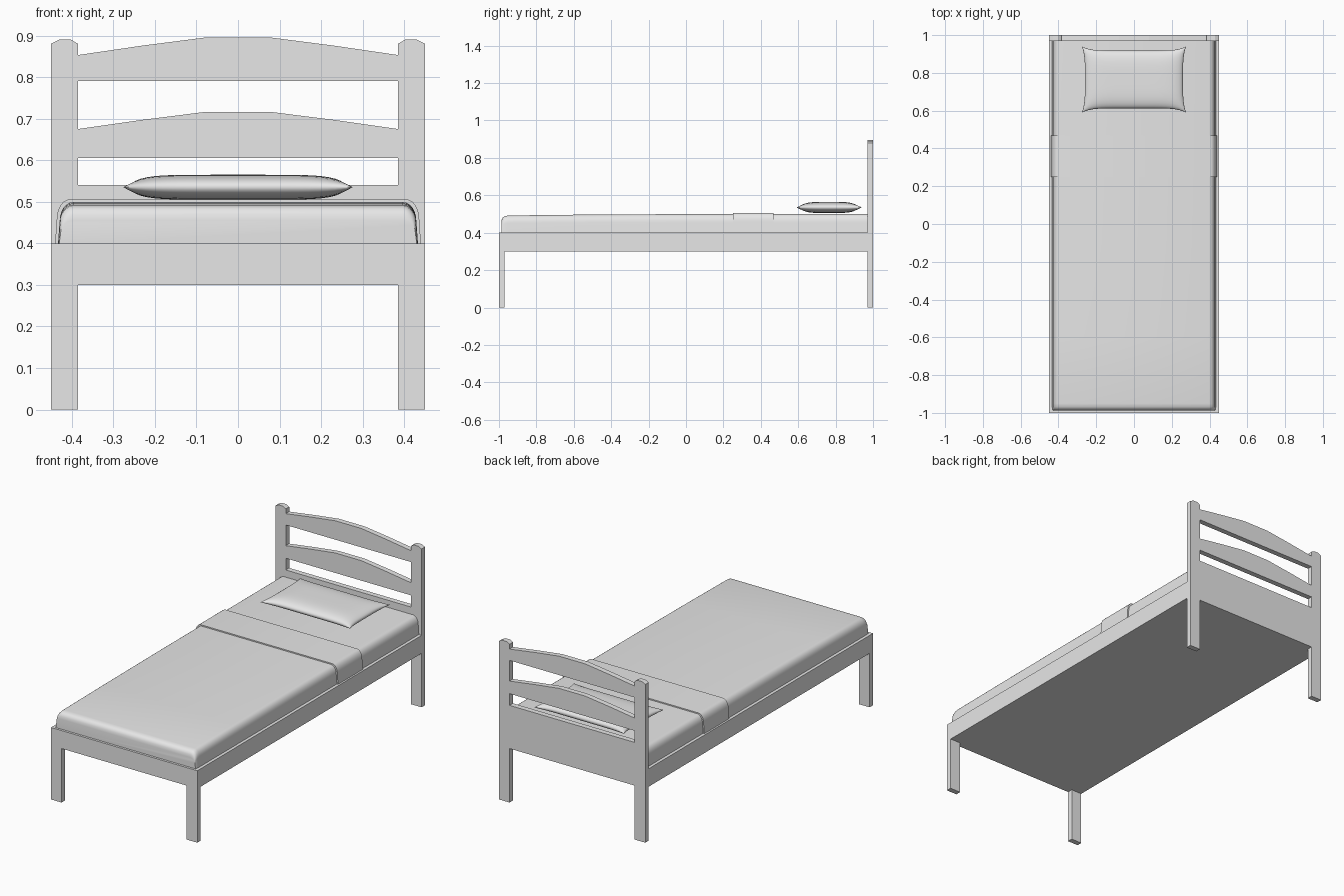
import bpy, bmesh, math

if "Cube" in bpy.data.objects:
    bpy.data.objects.remove(bpy.data.objects["Cube"], do_unlink=True)

GREY = (0.8, 0.8, 0.8, 1)
grey = bpy.data.materials.new("light_grey")
grey.use_nodes = True
grey.diffuse_color = GREY
grey.node_tree.nodes["Principled BSDF"].inputs["Base Color"].default_value = GREY


def finish(name, bm, smooth=None):
    bmesh.ops.remove_doubles(bm, verts=bm.verts, dist=0.0001)
    bmesh.ops.recalc_face_normals(bm, faces=bm.faces)
    mesh = bpy.data.meshes.new(name)
    bm.to_mesh(mesh)
    bm.free()
    mesh.materials.append(grey)
    obj = bpy.data.objects.new(name, mesh)
    bpy.context.collection.objects.link(obj)
    if smooth:
        bpy.ops.object.select_all(action='DESELECT')
        obj.select_set(True)
        bpy.context.view_layer.objects.active = obj
        bpy.ops.object.shade_smooth_by_angle(angle=math.radians(smooth))
    return obj


def loft(name, rings, smooth=None):
    """Skin a list of equal-length closed rings and cap both ends."""
    bm = bmesh.new()
    loops = [[bm.verts.new(p) for p in ring] for ring in rings]
    n = len(loops[0])
    for a, b in zip(loops, loops[1:]):
        for i in range(n):
            j = (i + 1) % n
            bm.faces.new((a[i], a[j], b[j], b[i]))
    bm.faces.new(loops[0])
    bm.faces.new(loops[-1])
    return finish(name, bm, smooth)


def board(name, outline, y0, y1):
    """Extrude an x-z outline from y0 to y1."""
    return loft(name, [[(x, y, z) for x, z in outline] for y in (y0, y1)])


def rect(x0, x1, z0, z1):
    return [(x0, z0), (x1, z0), (x1, z1), (x0, z1)]


W, LEG, T = 0.45, 0.385, 0.03     # half width, inner leg edge, board thickness
BACK = 1 - T

# Legs and headboard posts with chamfered tops
for side, s in (("left", 1), ("right", -1)):
    post = [(W, 0), (W, 0.88), (0.43, 0.89), (0.402, 0.89), (LEG, 0.88), (LEG, 0)]
    board(side + "_headboard_post", [(s * x, z) for x, z in post], BACK, 1)
    board(side + "_front_leg", [(s * x, z) for x, z in rect(LEG, W, 0, 0.3)], -1, T - 1)

# Bed base
board("bed_base", rect(-W, W, 0.3, 0.4), -1, BACK)

# Headboard panel and arched rails
board("headboard_panel", rect(-LEG, LEG, 0.3, 0.54), BACK, 1)
for name, low, end, top in (("middle_rail", 0.605, 0.675, 0.716),
                            ("top_rail", 0.79, 0.853, 0.895)):
    arch = [(LEG, end), (0.23, end + 0.54 * (top - end)), (0.08, top)]
    outline = [(-LEG, low), (LEG, low)] + arch + [(-x, z) for x, z in reversed(arch)]
    board(name, outline, BACK, 1)


def padded_ring(y, half, top):
    """Mattress cross-section: sloping sides with rounded shoulders."""
    side = [(half, 0.4), (half - 0.004, 0.4 + (top - 0.4) * 0.55)]
    cx, r = half - 0.036, (top - 0.4) * 0.45
    for k in range(1, 6):
        a = k / 6 * math.pi / 2
        side.append((cx + 0.032 * math.cos(a), top - r + r * math.sin(a)))
    side.append((cx, top))
    return [(x, y, z) for x, z in side] + [(-x, y, z) for x, z in reversed(side)]


# Mattress with a rounded foot end
sections = [(-0.987, 0.43, 0.455), (-0.985, 0.43, 0.47), (-0.979, 0.432, 0.482),
            (-0.968, 0.433, 0.489), (-0.95, 0.433, 0.492), (-0.6, 0.433, 0.496),
            (-0.1, 0.433, 0.499), (BACK, 0.433, 0.5)]
loft("mattress", [padded_ring(*s) for s in sections], 40)

# Folded band of the blanket
loft("blanket_fold", [padded_ring(y, 0.44, 0.506) for y in (0.25, 0.468)], 40)

# Pillow: two bulged sheets meeting along a pinched rim
bm = bmesh.new()
NU, NV = 28, 20
for s in (1, -1):
    grid = []
    for i in range(NU + 1):
        u = math.sin((i / NU - 0.5) * math.pi)
        row = []
        for j in range(NV + 1):
            v = math.sin((j / NV - 0.5) * math.pi)
            x = 0.276 * u * (1 - 0.06 * (1 - v ** 4))
            y = 0.765 + 0.175 * v * (1 - 0.13 * (1 - u ** 6))
            bulge = max(0, (1 - u ** 6) * (1 - v ** 4)) ** 0.5
            row.append(bm.verts.new((x, y, 0.535 + s * 0.03 * bulge)))
        grid.append(row)
    for i in range(NU):
        for j in range(NV):
            bm.faces.new((grid[i][j], grid[i + 1][j], grid[i + 1][j + 1], grid[i][j + 1]))
finish("pillow", bm, 50)
